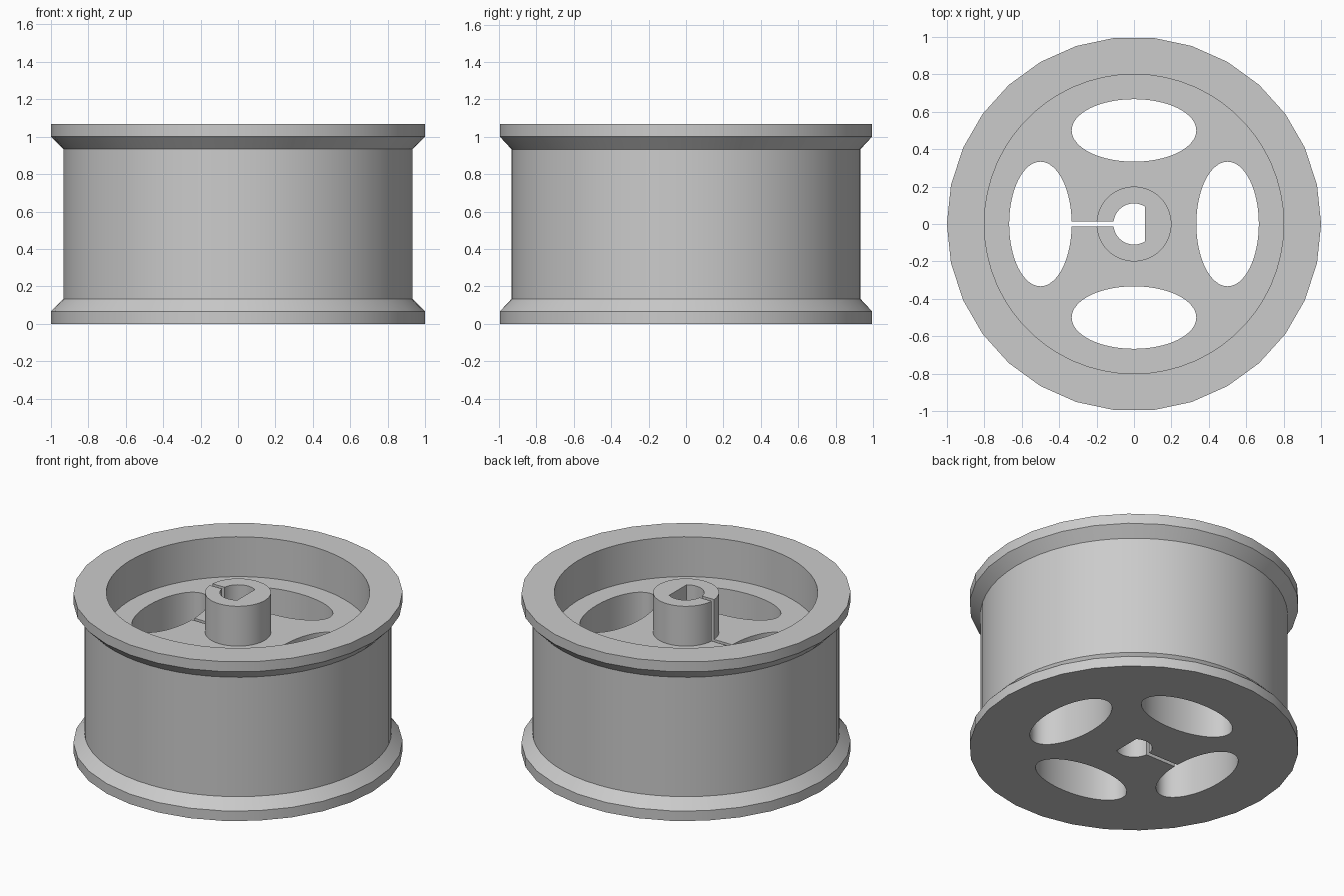
import bpy, bmesh
from math import sin, cos, pi, radians, sqrt, atan2

if "Cube" in bpy.data.objects:
    bpy.data.objects.remove(bpy.data.objects["Cube"])

SIDES = 60
HEIGHT = 1.067
FLOOR = 0.8

grey = bpy.data.materials.new("plain grey")
grey.use_nodes = True
colour = (0.6, 0.6, 0.6, 1)
grey.diffuse_color = colour
grey.node_tree.nodes["Principled BSDF"].inputs["Base Color"].default_value = colour


def make_object(name, bm):
    bmesh.ops.recalc_face_normals(bm, faces=bm.faces)
    mesh = bpy.data.meshes.new(name)
    bm.to_mesh(mesh)
    bm.free()
    mesh.materials.append(grey)
    obj = bpy.data.objects.new(name, mesh)
    bpy.context.collection.objects.link(obj)
    return obj


def lathe(name, profile):
    """Revolve (radius, z, coarse) points; coarse rings have half the sides."""
    bm = bmesh.new()
    rings = []
    for radius, z, coarse in profile:
        ring = []
        for i in range(SIDES):
            a = 2 * pi * i / SIDES
            r = radius * cos(2 * pi / SIDES) if coarse and i % 2 else radius
            ring.append(bm.verts.new((r * cos(a), r * sin(a), z)))
        rings.append(ring)
    for low, high in zip(rings, rings[1:]):
        for i in range(SIDES):
            j = (i + 1) % SIDES
            bm.faces.new((low[i], low[j], high[j], high[i]))
    bm.faces.new(rings[0])
    bm.faces.new(rings[-1])
    return make_object(name, bm)


def prism_cutter(name, outline):
    """Upright prism running through the whole height."""
    bm = bmesh.new()
    face = bm.faces.new([bm.verts.new((x, y, -0.2)) for x, y in outline])
    up = bmesh.ops.extrude_face_region(bm, geom=[face])["geom"]
    verts = [v for v in up if isinstance(v, bmesh.types.BMVert)]
    bmesh.ops.translate(bm, verts=verts, vec=(0, 0, HEIGHT + 0.4))
    obj = make_object(name, bm)
    obj.hide_render = True
    return obj


# Wheel body: flanged rim, recessed web and central hub
wheel = lathe("wheel", [
    (1, 0, True), (1, 0.067, True), (0.933, 0.133, False),
    (0.933, 0.933, False), (1, 1, True), (1, HEIGHT, True),
    (0.8, HEIGHT, False), (0.8, FLOOR, False),
    (0.2, FLOOR, False), (0.2, HEIGHT, False),
])

# Four oval lightening holes
cutters = []
for k in range(4):
    turn = k * pi / 2
    oval = []
    for i in range(64):
        a = 2 * pi * i / 64
        x, y = 0.5 + 0.167 * cos(a), 0.333 * sin(a)
        oval.append((x * cos(turn) - y * sin(turn), x * sin(turn) + y * cos(turn)))
    cutters.append(prism_cutter("oval_cutter", oval))

# D-shaped shaft bore, flat towards +x
bore, flat = 0.11, 0.06
start = atan2(sqrt(bore ** 2 - flat ** 2), flat)
arc = [start + (2 * pi - 2 * start) * i / 32 for i in range(33)]
cutters.append(prism_cutter("bore_cutter", [(bore * cos(a), bore * sin(a)) for a in arc]))

# Clamping slot from the bore to the neighbouring oval
w = 0.0133
cutters.append(prism_cutter("slot_cutter", [(-0.45, -w), (-0.05, -w), (-0.05, w), (-0.45, w)]))

bpy.ops.object.select_all(action="DESELECT")
bpy.context.view_layer.objects.active = wheel
wheel.select_set(True)
for cutter in cutters:
    mod = wheel.modifiers.new("cut", "BOOLEAN")
    mod.operation = "DIFFERENCE"
    mod.solver = "EXACT"
    mod.object = cutter
    bpy.ops.object.modifier_apply(modifier=mod.name)
    bpy.data.objects.remove(cutter)

bpy.ops.object.shade_smooth_by_angle(angle=radians(25))
